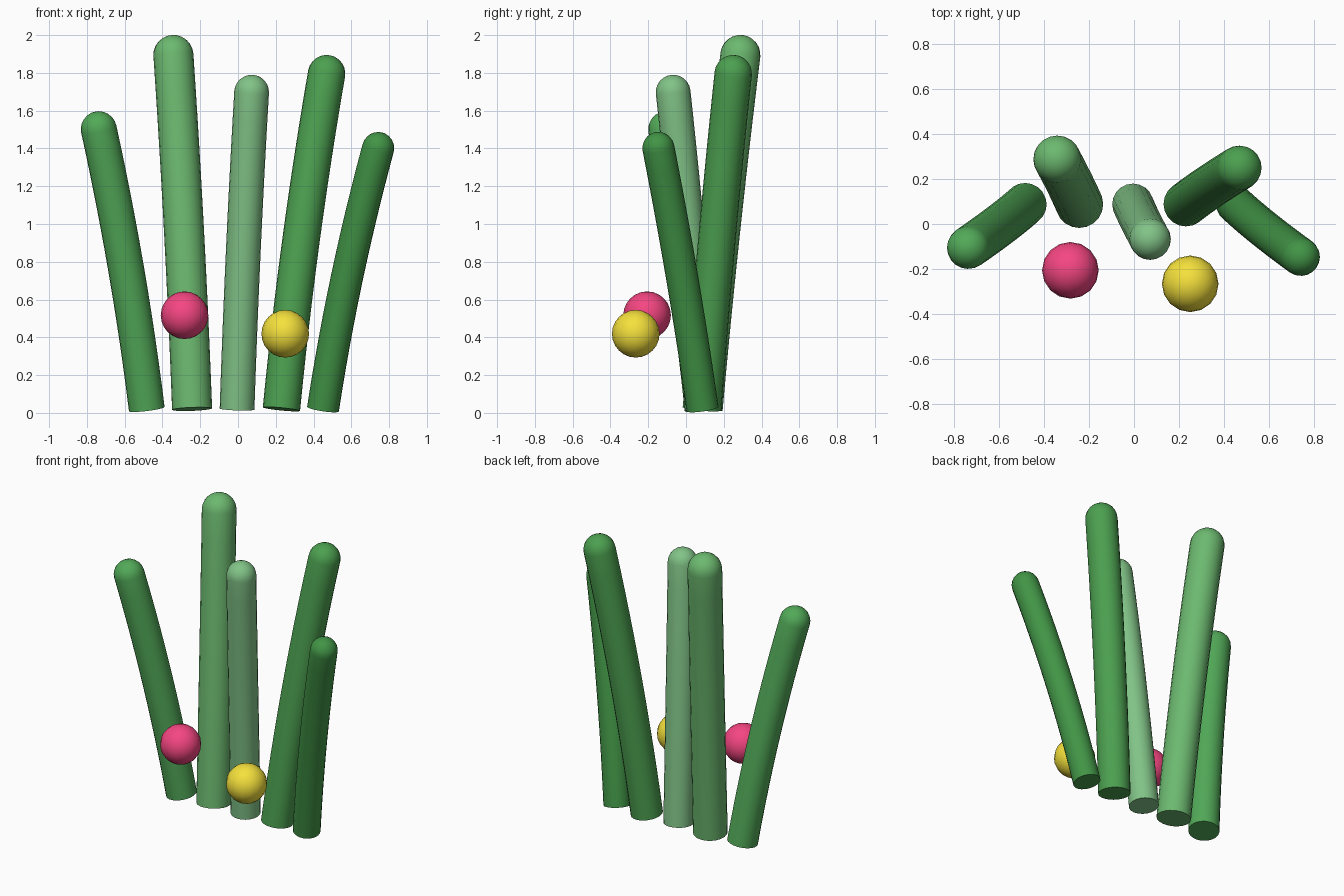
import bpy, bmesh
from math import cos, sin, pi
from mathutils import Vector

if "Cube" in bpy.data.objects:
    bpy.data.objects.remove(bpy.data.objects["Cube"])

SIDES, STEPS = 20, 12


def material(name, rgb):
    m = bpy.data.materials.new(name)
    m.diffuse_color = (*rgb, 1)
    m.use_nodes = True
    m.node_tree.nodes["Principled BSDF"].inputs["Base Color"].default_value = m.diffuse_color
    return m


def finish(bm, name, mat):
    me = bpy.data.meshes.new(name)
    bm.normal_update()
    bm.to_mesh(me)
    bm.free()
    me.materials.append(mat)
    ob = bpy.data.objects.new(name, me)
    bpy.context.collection.objects.link(ob)
    bpy.ops.object.select_all(action='DESELECT')
    ob.select_set(True)
    bpy.context.view_layer.objects.active = ob
    bpy.ops.object.shade_smooth_by_angle(angle=0.7)
    return ob


def ball(name, centre, radius, mat):
    bm = bmesh.new()
    bmesh.ops.create_uvsphere(bm, u_segments=16, v_segments=12, radius=radius)
    bmesh.ops.translate(bm, verts=bm.verts, vec=centre)
    return finish(bm, name, mat)


def stalk(name, base, top, radius, mat):
    """Gently bent tube with a rounded tip."""
    a, c = Vector(base), Vector(top)
    mid = Vector((a.x + (c.x - a.x) * 0.43, a.y + (c.y - a.y) * 0.46, (a.z + c.z) / 2))
    b = 2 * mid - (a + c) / 2
    bm = bmesh.new()
    rings = []
    for i in range(STEPS + 1):
        t = i / STEPS
        p = a * (1 - t) ** 2 + b * 2 * t * (1 - t) + c * t * t
        d = ((b - a) * (1 - t) + (c - b) * t).normalized()
        u = (Vector((1, 0, 0)) - d * d.x).normalized()
        v = d.cross(u)
        rings.append([(p, u, v, d, radius)])
    # dome rings carry on past the end of the path
    for k in range(1, 6):
        e = k / 6 * pi / 2
        rings.append([(c + d * radius * sin(e), u, v, d, radius * cos(e))])
    loops = []
    for ((p, u, v, d, r),) in rings:
        loops.append([bm.verts.new(p + u * r * cos(2 * pi * j / SIDES) + v * r * sin(2 * pi * j / SIDES))
                      for j in range(SIDES)])
    for lo, hi in zip(loops, loops[1:]):
        for j in range(SIDES):
            k = (j + 1) % SIDES
            bm.faces.new((lo[j], lo[k], hi[k], hi[j]))
    bm.faces.new(loops[0][::-1])
    tip = bm.verts.new(c + d * radius)
    for j in range(SIDES):
        bm.faces.new((loops[-1][j], loops[-1][(j + 1) % SIDES], tip))
    return finish(bm, name, mat)


# Stalks: base x, tip centre, radius, green
stalks = [
    ("outer_left", -0.483, (-0.737, -0.105, 1.502), 0.095, (0.084, 0.40, 0.098)),
    ("inner_left", -0.243, (-0.342, 0.288, 1.895), 0.106, (0.15, 0.485, 0.16)),
    ("middle", -0.005, (0.072, -0.068, 1.698), 0.092, (0.22, 0.546, 0.242)),
    ("inner_right", 0.23, (0.469, 0.25, 1.796), 0.099, (0.072, 0.352, 0.08)),
    ("outer_right", 0.45, (0.742, -0.146, 1.402), 0.085, (0.053, 0.296, 0.061)),
]
for n, x, top, r, col in stalks:
    stalk("stalk_" + n, (x, 0.088, 0.02), top, r, material("green_" + n, col))

# Flower buds in front
ball("pink_bud", (-0.283, -0.206, 0.517), 0.126, material("pink", (0.913, 0.061, 0.223)))
ball("yellow_bud", (0.25, -0.266, 0.419), 0.126, material("yellow", (0.913, 0.75, 0.045)))
